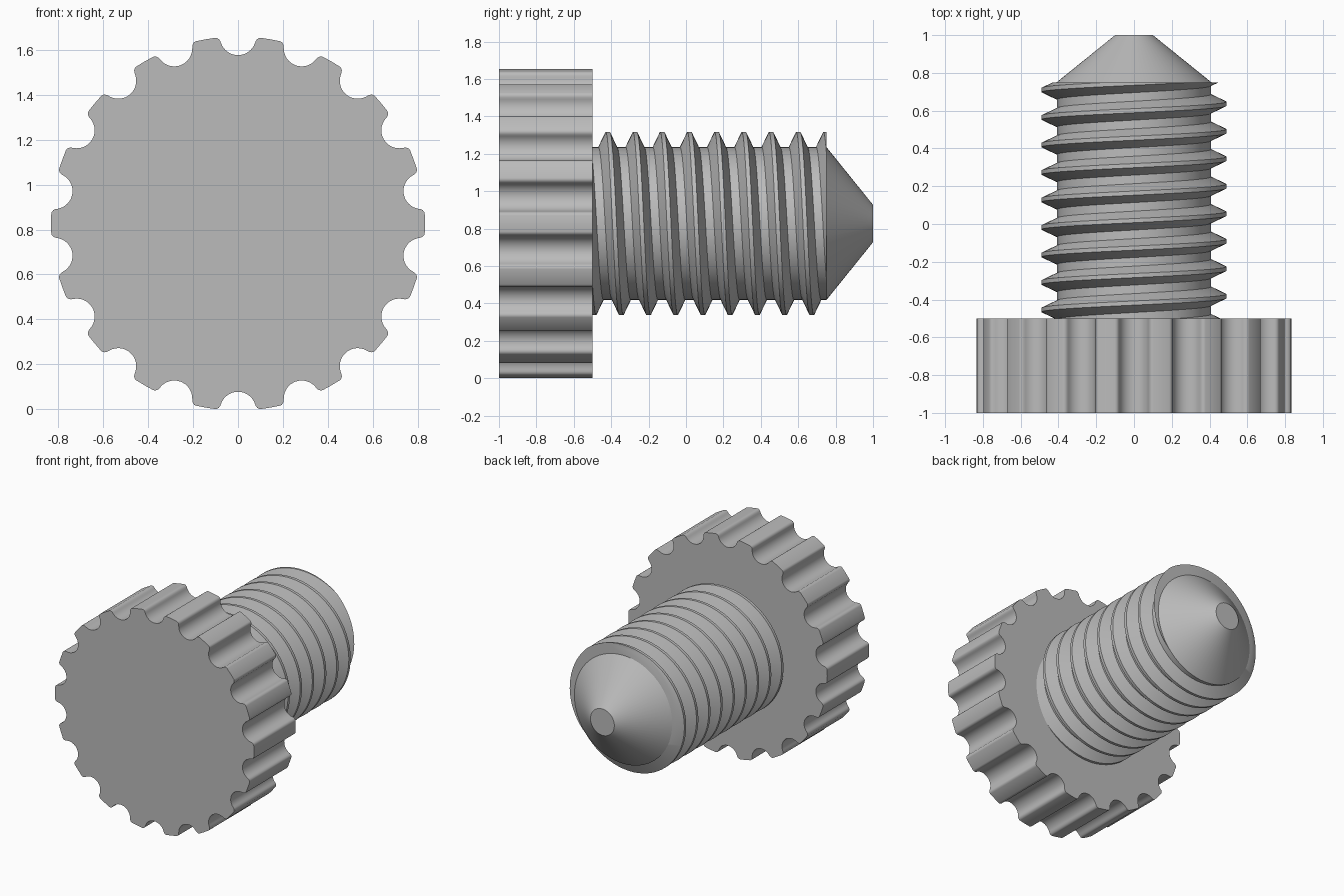
import bpy, bmesh, math
from mathutils import Vector

AXIS_Z = 0.8275
HEAD_Y, SHOULDER_Y, THREAD_END_Y, TIP_Y = -1.0, -0.5, 0.75, 1.0

cube = bpy.data.objects.get("Cube")
if cube:
    bpy.data.objects.remove(cube, do_unlink=True)

steel = bpy.data.materials.new("plain_grey")
steel.use_nodes = True
GREY = (0.5, 0.5, 0.5, 1)
steel.diffuse_color = GREY
steel.node_tree.nodes["Principled BSDF"].inputs["Base Color"].default_value = GREY


def finish(bm, name):
    """Turn a bmesh into a smooth-shaded object with sharp creases."""
    bmesh.ops.recalc_face_normals(bm, faces=bm.faces[:])
    mesh = bpy.data.meshes.new(name)
    bm.to_mesh(mesh)
    bm.free()
    mesh.materials.append(steel)
    obj = bpy.data.objects.new(name, mesh)
    bpy.context.collection.objects.link(obj)
    bpy.ops.object.select_all(action='DESELECT')
    obj.select_set(True)
    bpy.context.view_layer.objects.active = obj
    bpy.ops.object.shade_smooth_by_angle(angle=math.radians(30))
    return obj


def polar(radius, angle, y):
    """Point around the screw axis; the angle runs from the top towards +x."""
    return Vector((radius * math.sin(angle), y, AXIS_Z + radius * math.cos(angle)))


# Knurled head: round scallops with softened tooth corners
NOTCHES, SCALLOP, RIM = 18, 0.08, 0.833
half = []
for i in range(9):
    a = math.radians(70) * i / 8
    half.append((SCALLOP * math.sin(a), 0.83 - SCALLOP * math.cos(a)))
half += [(0.079, 0.813), (0.085, 0.821), (0.093, 0.826), (0.102, 0.827)]
notch = [(-t, r) for t, r in reversed(half[1:])] + half

bm = bmesh.new()
outline = []
for n in range(NOTCHES):
    turn = math.tau * n / NOTCHES
    for t, r in notch:
        outline.append(bm.verts.new(polar(math.hypot(t, r), turn + math.atan2(t, r), HEAD_Y)))
    outline.append(bm.verts.new(polar(RIM, turn + math.pi / NOTCHES, HEAD_Y)))
front = bm.faces.new(outline)
back = bmesh.ops.extrude_face_region(bm, geom=[front], use_keep_orig=True)
moved = [g for g in back["geom"] if isinstance(g, bmesh.types.BMVert)]
bmesh.ops.translate(bm, verts=moved, vec=(0, SHOULDER_Y - HEAD_Y, 0))
finish(bm, "knurled_head")

# Threaded shank: helical ridge swept around the axis, trimmed flat at both ends
PITCH, ROOT, CREST, STEPS, TURNS = 0.1455, 0.408, 0.49, 72, 13
ridge = [(-0.011, CREST), (0.011, CREST), (0.05, ROOT), (PITCH - 0.05, ROOT),
         (PITCH - 0.011, CREST)]
start = 0.6 - 9 * PITCH
bm = bmesh.new()
previous = None
for i in range(STEPS * TURNS + 1):
    angle = math.tau * i / STEPS
    y = start + PITCH * (i / STEPS - 1)
    row = [bm.verts.new(polar(r, angle, y + dy)) for dy, r in ridge]
    if previous:
        for k in range(len(ridge) - 1):
            bm.faces.new((previous[k], previous[k + 1], row[k + 1], row[k]))
    previous = row
bmesh.ops.remove_doubles(bm, verts=bm.verts[:], dist=0.0005)
for y, direction in ((SHOULDER_Y, -1), (THREAD_END_Y, 1)):
    cut = bmesh.ops.bisect_plane(bm, geom=bm.verts[:] + bm.edges[:] + bm.faces[:],
                                 dist=1e-5, plane_co=(0, y, 0),
                                 plane_no=(0, direction, 0), clear_outer=True)
    rim = [e for e in cut["geom_cut"] if isinstance(e, bmesh.types.BMEdge)]
    bmesh.ops.contextual_create(bm, geom=rim)
finish(bm, "threaded_shank")

# Conical point with a small flat end
bm = bmesh.new()
SIDES = 72
base = [bm.verts.new(polar(0.41, math.tau * i / SIDES, THREAD_END_Y)) for i in range(SIDES)]
tip = [bm.verts.new(polar(0.1, math.tau * i / SIDES, TIP_Y)) for i in range(SIDES)]
for i in range(SIDES):
    j = (i + 1) % SIDES
    bm.faces.new((base[i], base[j], tip[j], tip[i]))
bm.faces.new(tip)
finish(bm, "conical_point")
